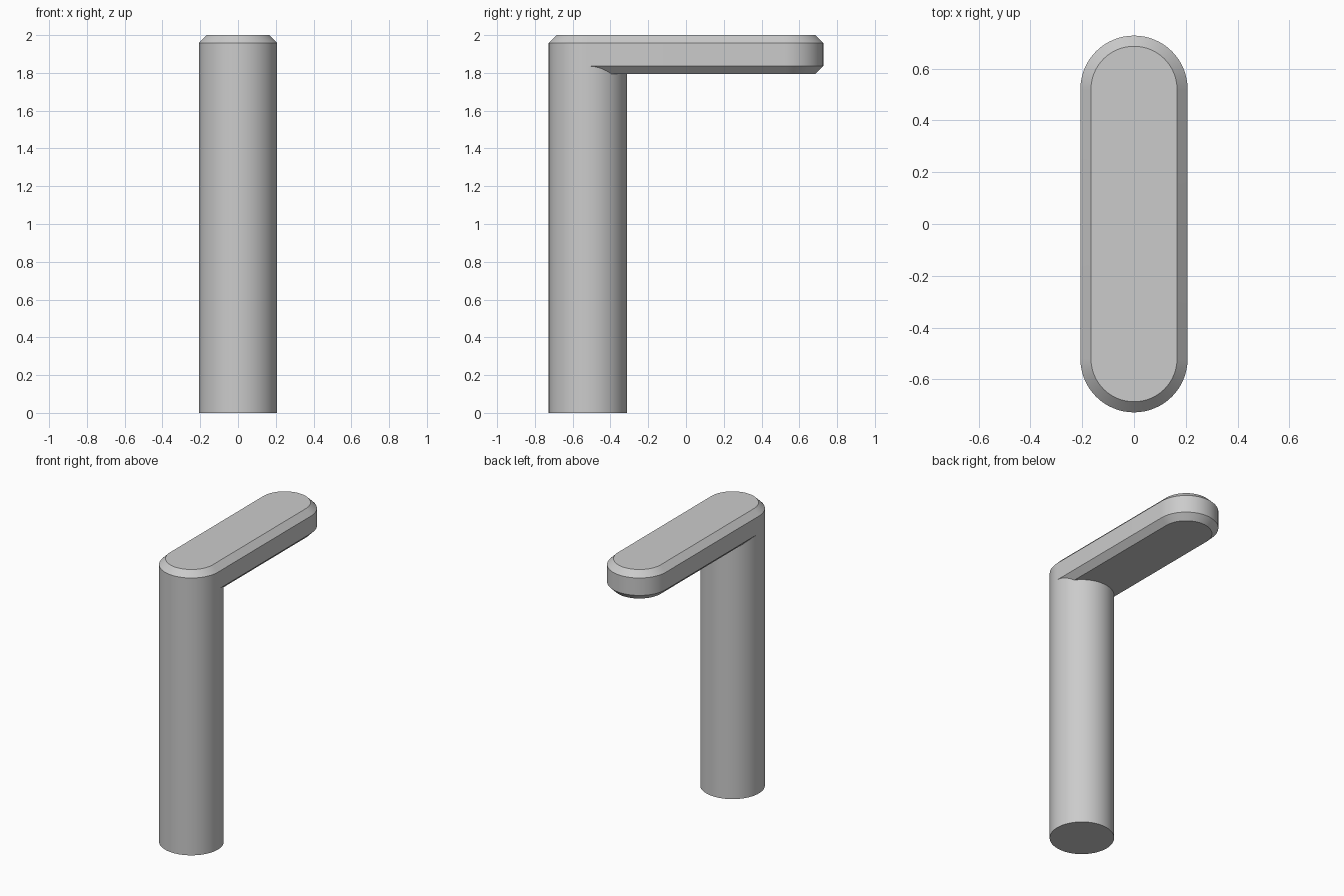
import bpy, bmesh, math

cube = bpy.data.objects.get("Cube")
if cube:
    bpy.data.objects.remove(cube, do_unlink=True)

RADIUS = 0.207      # shared by the post and the rounded lever ends
REACH = 0.52        # distance of the end centres from the middle
BEVEL = 0.041
TOP, UNDERSIDE = 2.0, 1.795
STEPS = 32          # segments per half circle

grey = bpy.data.materials.new("plain grey")
grey.use_nodes = True
colour = (0.6, 0.6, 0.6, 1)
grey.diffuse_color = colour
grey.node_tree.nodes["Principled BSDF"].inputs["Base Color"].default_value = colour


def half_circle(radius, centre_y, start):
    angles = [start + math.pi * i / STEPS for i in range(STEPS + 1)]
    return [(radius * math.cos(a), centre_y + radius * math.sin(a)) for a in angles]


def stadium(radius):
    return half_circle(radius, REACH, 0) + half_circle(radius, -REACH, math.pi)


def circle(radius):
    return half_circle(radius, -REACH, 0)[:-1] + half_circle(radius, -REACH, math.pi)[:-1]


def loft(name, outline, levels):
    """Stack outlines of (radius, height) into a capped solid."""
    bm = bmesh.new()
    rings = [[bm.verts.new((x, y, z)) for x, y in outline(r)] for r, z in levels]
    for low, high in zip(rings, rings[1:]):
        for i in range(len(low)):
            bm.faces.new((low[i - 1], low[i], high[i], high[i - 1]))
    bm.faces.new(rings[0][::-1])
    bm.faces.new(rings[-1])
    mesh = bpy.data.meshes.new(name)
    bm.to_mesh(mesh)
    bm.free()
    mesh.materials.append(grey)
    obj = bpy.data.objects.new(name, mesh)
    bpy.context.collection.objects.link(obj)
    bpy.ops.object.select_all(action="DESELECT")
    obj.select_set(True)
    bpy.context.view_layer.objects.active = obj
    bpy.ops.object.shade_smooth_by_angle(angle=math.radians(30))
    return obj


# Lever: rounded bar with bevelled top and bottom rims
loft("lever", stadium, [
    (RADIUS - BEVEL, UNDERSIDE),
    (RADIUS, UNDERSIDE + BEVEL),
    (RADIUS, TOP - BEVEL),
    (RADIUS - BEVEL, TOP),
])

# Post: runs up flush into the straight wall of the lever
loft("post", circle, [(RADIUS, 0), (RADIUS, UNDERSIDE + BEVEL)])
